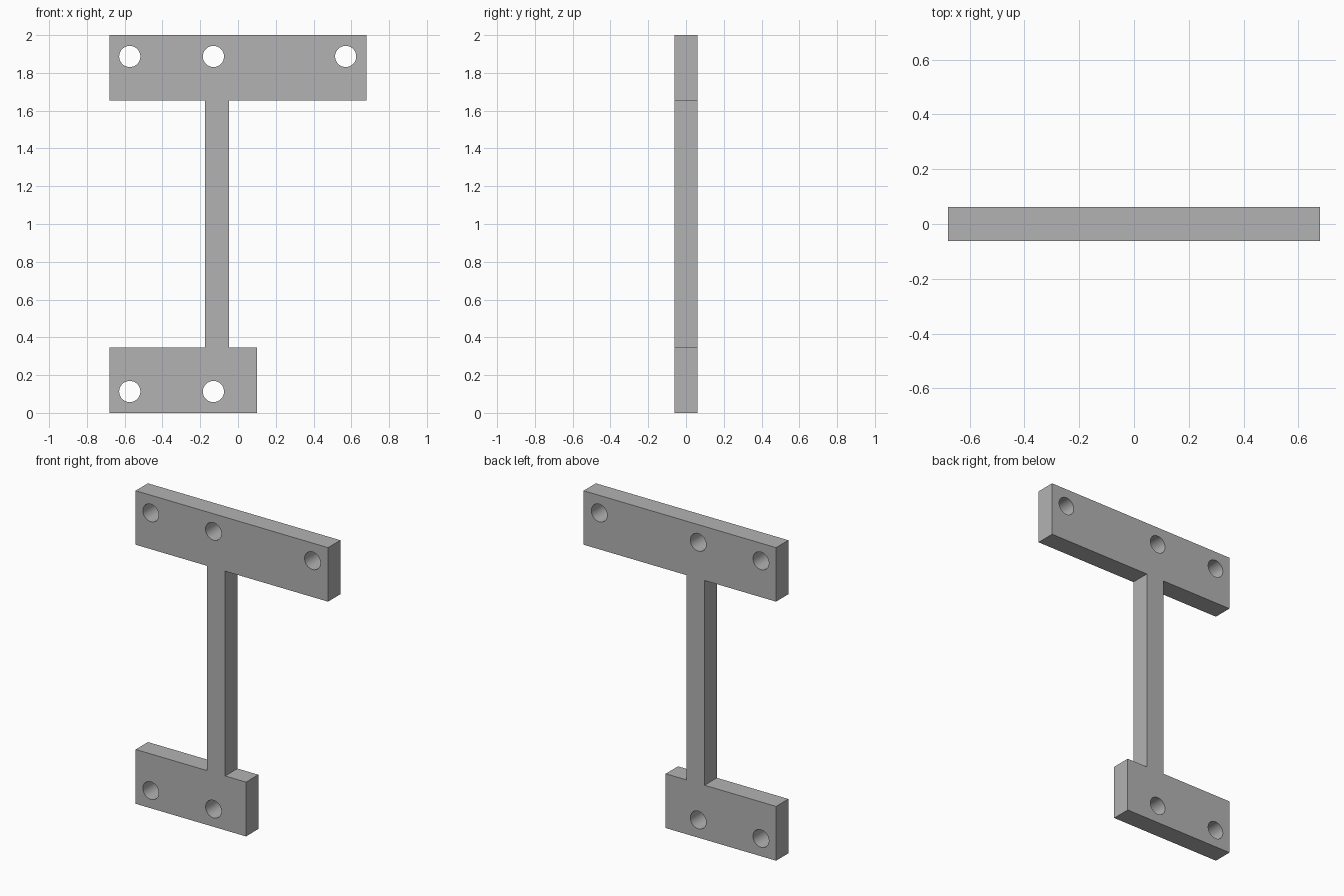
import bpy
import bmesh
import math

HALF_DEPTH = 0.062
HOLE_RADIUS = 0.056
HOLE_SIDES = 48

cube = bpy.data.objects.get("Cube")
if cube:
    bpy.data.objects.remove(cube, do_unlink=True)

grey = bpy.data.materials.new("plain grey")
grey.use_nodes = True
colour = (0.45, 0.45, 0.45, 1)
grey.diffuse_color = colour
grey.node_tree.nodes["Principled BSDF"].inputs["Base Color"].default_value = colour


def add_loop(curve, points):
    """Add one closed straight-sided loop to a flat curve."""
    spline = curve.splines.new("POLY")
    spline.points.add(len(points) - 1)
    for point, (x, z) in zip(spline.points, points):
        point.co = (x, z, 0, 1)
    spline.use_cyclic_u = True


def circle(cx, cz):
    angles = [math.tau * i / HOLE_SIDES for i in range(HOLE_SIDES)]
    return [(cx + HOLE_RADIUS * math.cos(a), cz + HOLE_RADIUS * math.sin(a)) for a in angles]


# Outline: wide top plate, narrow stem and short bottom plate in one piece
left, right, foot_right = -0.68, 0.68, 0.10
stem_left, stem_right = -0.175, -0.047
foot_top, head_bottom, top = 0.347, 1.655, 2.0
outline = [
    (left, 0), (foot_right, 0), (foot_right, foot_top), (stem_right, foot_top),
    (stem_right, head_bottom), (right, head_bottom), (right, top), (left, top),
    (left, head_bottom), (stem_left, head_bottom), (stem_left, foot_top), (left, foot_top),
]

# Screw holes: three along the top plate, two in the bottom plate
low, high = 0.113, 1.887
holes = [(-0.573, high), (-0.13, high), (0.57, high), (-0.573, low), (-0.13, low)]

curve = bpy.data.curves.new("mounting_bracket", "CURVE")
curve.dimensions = "2D"
curve.fill_mode = "BOTH"
curve.extrude = HALF_DEPTH
add_loop(curve, outline)
for hole in holes:
    add_loop(curve, circle(*hole))
curve.materials.append(grey)

bracket = bpy.data.objects.new("mounting_bracket", curve)
bracket.rotation_euler.x = math.pi / 2
bpy.context.collection.objects.link(bracket)

# Turn the profile into a welded solid with smooth hole walls
bpy.ops.object.select_all(action="DESELECT")
bracket.select_set(True)
bpy.context.view_layer.objects.active = bracket
bpy.ops.object.convert(target="MESH")
bracket = bpy.context.view_layer.objects.active
bm = bmesh.new()
bm.from_mesh(bracket.data)
bmesh.ops.remove_doubles(bm, verts=bm.verts, dist=0.0001)
bmesh.ops.recalc_face_normals(bm, faces=bm.faces)
bm.to_mesh(bracket.data)
bm.free()
bpy.ops.object.transform_apply(location=False, rotation=True, scale=False)
bpy.ops.object.shade_smooth_by_angle(angle=math.radians(30))
